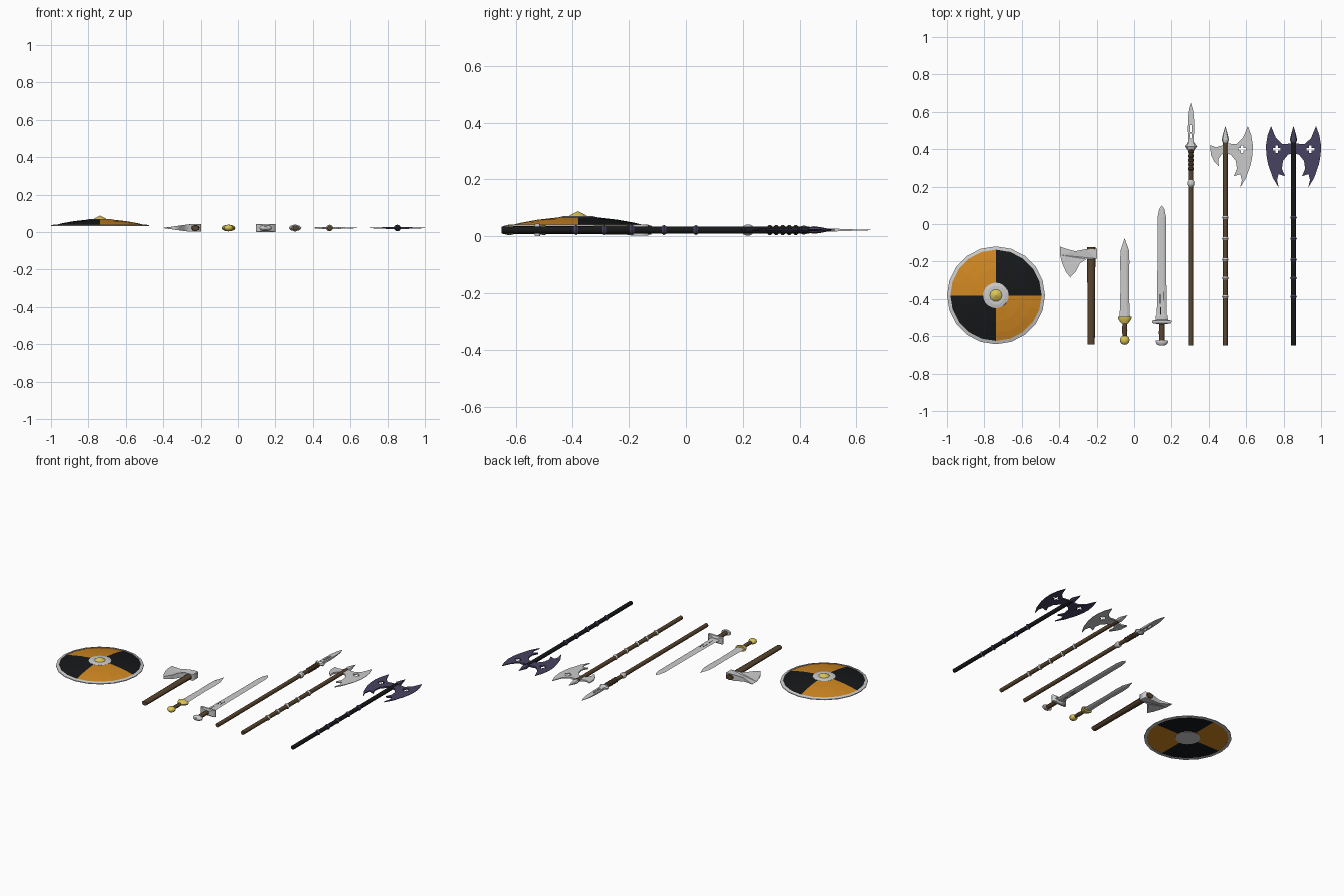
import bpy, bmesh, math

if "Cube" in bpy.data.objects:
    bpy.data.objects.remove(bpy.data.objects["Cube"])

Z = 0.022  # height of the weapons' mid plane


def mat(name, r, g, b):
    m = bpy.data.materials.new(name)
    m.diffuse_color = (r, g, b, 1)
    m.use_nodes = True
    m.node_tree.nodes["Principled BSDF"].inputs["Base Color"].default_value = m.diffuse_color
    return m


WOOD = mat("wood", 0.10, 0.06, 0.028)
BLACK = mat("black", 0.008, 0.009, 0.01)
ORANGE = mat("orange", 0.62, 0.24, 0.015)
GOLD = mat("gold", 0.70, 0.55, 0.09)
DARK = mat("dark_steel", 0.065, 0.055, 0.12)


def circle(n, flat=1.0):
    return [(math.cos(2 * math.pi * i / n), flat * math.sin(2 * math.pi * i / n)) for i in range(n)]


def blade_section(k):
    return [(1, 0), (.45, k), (-.45, k), (-1, 0), (-.45, -k), (.45, -k)]


def loft(name, origin, profile, section, mats=(), axis='Y', cap=True):
    """Sweep a section along y or z; profile is a list of (position, radius)."""
    bm = bmesh.new()
    cx, cy = origin
    rings = []
    for h, r in profile:
        if axis == 'Y':
            rings.append([bm.verts.new((cx + a * r, h, Z + b * r)) for a, b in section])
        else:
            rings.append([bm.verts.new((cx + a * r, cy + b * r, h)) for a, b in section])
    n = len(section)
    for p, q in zip(rings, rings[1:]):
        for i in range(n):
            bm.faces.new((p[i], p[(i + 1) % n], q[(i + 1) % n], q[i]))
    if cap:
        for ring, r in ((rings[0], profile[0][1]), (rings[-1], profile[-1][1])):
            if r > 0:
                bm.faces.new(ring)
    bmesh.ops.remove_doubles(bm, verts=bm.verts, dist=1e-5)
    bmesh.ops.recalc_face_normals(bm, faces=bm.faces)
    me = bpy.data.meshes.new(name)
    bm.to_mesh(me)
    bm.free()
    for m in mats:
        me.materials.append(m)
    ob = bpy.data.objects.new(name, me)
    bpy.context.collection.objects.link(ob)
    return ob


def plate(name, cx, outlines, half, taper=None, m=None):
    """Filled outline with holes, extruded, and optionally thinned by taper(x, y)."""
    cu = bpy.data.curves.new(name, 'CURVE')
    cu.dimensions = '2D'
    cu.fill_mode = 'BOTH'
    cu.extrude = half
    for pts in outlines:
        s = cu.splines.new('POLY')
        s.points.add(len(pts) - 1)
        for p, (x, y) in zip(s.points, pts):
            p.co = (x, y, 0, 1)
        s.use_cyclic_u = True
    tmp = bpy.data.objects.new(name + "_outline", cu)
    bpy.context.collection.objects.link(tmp)
    deps = bpy.context.evaluated_depsgraph_get()
    me = bpy.data.meshes.new_from_object(tmp.evaluated_get(deps))
    bpy.data.objects.remove(tmp)
    for v in me.vertices:
        if taper:
            v.co.z *= taper(v.co.x, v.co.y)
        v.co.x += cx
        v.co.z += Z
    bm = bmesh.new()
    bm.from_mesh(me)
    bmesh.ops.remove_doubles(bm, verts=bm.verts, dist=1e-5)
    bmesh.ops.recalc_face_normals(bm, faces=bm.faces)
    bm.to_mesh(me)
    bm.free()
    me.materials.clear()
    if m:
        me.materials.append(m)
    me.name = name
    ob = bpy.data.objects.new(name, me)
    bpy.context.collection.objects.link(ob)
    return ob


def mirror(pts):
    return [(-x, y) for x, y in pts]


def slot(x, y, w, h):
    return [(x - w, y - h), (x + w, y - h), (x + w, y + h), (x - w, y + h)]


def cross(x, y, a=.021, b=.007):
    c = [(b, a), (b, b), (a, b), (a, -b), (b, -b), (b, -a)]
    return [(x + p, y + q) for p, q in c + [(-p, -q) for p, q in c]]


ROUND = circle(12)

# Shield: domed board in quarters with flat back, rim and boss
sc, ring = (-.738, -.381), circle(20)
dome = [(.033 + .036 * (1 - (r / .26) ** 2), r) for r in (.25, .2, .14, .07, 0)]
board = loft("shield_board", sc, [(.033, 0), (.033, .25)] + dome, ring, (ORANGE, BLACK), 'Z')
for f in board.data.polygons:
    if (f.center.x - sc[0]) * (f.center.y - sc[1]) > 0:
        f.material_index = 1
loft("shield_rim", sc, [(.031, .244), (.031, .262), (.036, .262), (.041, .244), (.031, .244)],
     ring, (), 'Z', False)
loft("shield_boss_plate", sc, [(.06, .07), (.067, .068), (.071, .05), (.071, 0)], ring, (), 'Z')
loft("shield_back_plate", sc, [(.031, 0), (.031, .075), (.035, .075)], ring, (), 'Z')
loft("shield_boss", sc, [(.069, .036), (.076, .026), (.084, .01), (.088, 0)], circle(10), (GOLD,), 'Z')

# Hand axe: oval handle and wedge-shaped head
loft("axe_handle", (-.229, 0), [(-.645, .019), (-.4, .02), (-.122, .023)], circle(10, .75), (WOOD,))
head = [(.03, -.132), (-.03, -.134), (-.085, -.145), (-.13, -.133), (-.167, -.12), (-.167, -.165),
        (-.155, -.21), (-.135, -.255), (-.112, -.285), (-.08, -.25), (-.06, -.21), (-.025, -.187), (.03, -.185)]
plate("axe_head", -.229, [head], .02, lambda x, y: 1 if x > -.035 else max(.06, 1 + (x + .035) * 7.5))

# Short sword with gold fittings
dx = (-.05, 0)
loft("dagger_blade", dx, [(-.5, .028), (-.44, .025), (-.3, .022), (-.2, .025), (-.14, .022), (-.075, 0)],
     blade_section(.22))
loft("dagger_guard", dx, [(-.535, .014), (-.52, .027), (-.505, .036), (-.494, .037)], circle(12, .48), (GOLD,))
loft("dagger_grip", dx, [(-.61, .011), (-.57, .014), (-.53, .012)], circle(10, .8), (WOOD,))
loft("dagger_pommel", dx, [(-.621 - .025 * math.cos(math.pi * i / 6), .026 * math.sin(math.pi * i / 6))
                           for i in range(7)], circle(12, .7), (GOLD,))

# Long sword: blade, flared crossguard, grip and domed pommel
sx = (.148, 0)
loft("sword_blade", sx, [(-.52, .033), (-.49, .032), (-.485, .027), (-.3, .024), (.04, .022), (.08, .014), (.1, 0)],
     blade_section(.2))
guard = [(.053, -.516), (.02, -.511), (-.02, -.511), (-.053, -.516), (-.05, -.53), (-.015, -.536),
         (.015, -.536), (.05, -.53)]
plate("sword_guard", sx[0], [guard], .022, lambda x, y: .6 + .4 * min(1, (abs(x) / .05) ** 2))
loft("sword_grip", sx, [(-.63, .014), (-.58, .016), (-.525, .014)], circle(10, .8), (WOOD,))
loft("sword_pommel", sx, [(-.65, .015), (-.642, .028), (-.63, .034), (-.624, .032)], circle(12, .5))
for i, (x, y, h) in enumerate([(-.009, -.4, .025), (.008, -.385, .025), (-.006, -.465, .02)]):
    plate("sword_groove_%d" % i, sx[0], [slot(x, y, .002, h)], .0056, m=BLACK)

# Spear: shaft, wrapped rings, collar and slotted head
px = (.305, 0)
loft("spear_shaft", px, [(-.65, .013), (.4, .013)], ROUND, (WOOD,))
loft("spear_ferrule", px, [(.2, .014), (.21, .019), (.225, .019), (.235, .014)], ROUND)
for i in range(5):
    y = .295 + .023 * i
    loft("spear_wrap_%d" % i, px, [(y - .008, .013), (y - .004, .017), (y + .004, .017), (y + .008, .013)],
         ROUND, (WOOD,))
loft("spear_collar", px, [(.388, .015), (.403, .024), (.415, .034), (.43, .022), (.445, .013)], circle(8, .5))
side = [(.015, .435), (.018, .5), (.017, .57), (.011, .615)]
plate("spear_head", px[0], [side + [(0, .65)] + mirror(side)[::-1],
                            slot(0, .51, .006, .018), slot(0, .47, .006, .013)],
      .008, lambda x, y: max(.1, (.66 - y) / .225))

# Pole axes: shared crescent blade, ringed shaft and top spike
crescent = [(0, .43), (.061, .428), (.094, .46), (.12, .524), (.138, .475), (.147, .42), (.145, .37),
            (.136, .32), (.11, .246), (.078, .193), (.088, .235), (.08, .267), (.045, .255),
            (.062, .295), (.056, .337), (.03, .37), (0, .38)]
hook = [(0, .425), (-.05, .41), (-.08, .422), (-.078, .37), (-.06, .335), (-.035, .308),
        (-.038, .345), (-.02, .372), (0, .38)]
thin = lambda x, y: max(.15, 1 - abs(x) / .16)


def pole_axe(name, cx, wood, steel):
    o = (cx, 0)
    mats = (steel,) if steel else ()
    loft(name + "_shaft", o, [(-.65, .013), (.435, .013)], ROUND, (wood,))
    for i, y in enumerate((.035, -.077, -.19, -.288, -.388)):
        loft("%s_ring_%d" % (name, i), o, [(y - .008, .013), (y, .018), (y + .008, .013)], ROUND, mats)
    loft(name + "_spike", o, [(.43, .013), (.45, .019), (.475, .014), (.525, 0)], circle(8, .7), mats)
    plate(name + "_blade", cx, [crescent, cross(.09, .4)], .007, thin, steel)


pole_axe("halberd", .489, WOOD, None)
plate("halberd_hook", .489, [hook], .007, thin)
pole_axe("war_axe", .853, BLACK, DARK)
plate("war_axe_left_blade", .853, [mirror(crescent), mirror(cross(.09, .4))], .007, thin, DARK)

# Smooth the round parts, keep blade edges crisp
for ob in bpy.context.collection.objects:
    ob.select_set(any(k in ob.name for k in ("shaft", "handle", "grip", "pommel", "dagger_guard")))
    if ob.select_get():
        bpy.context.view_layer.objects.active = ob
bpy.ops.object.shade_smooth_by_angle(angle=math.radians(40))
